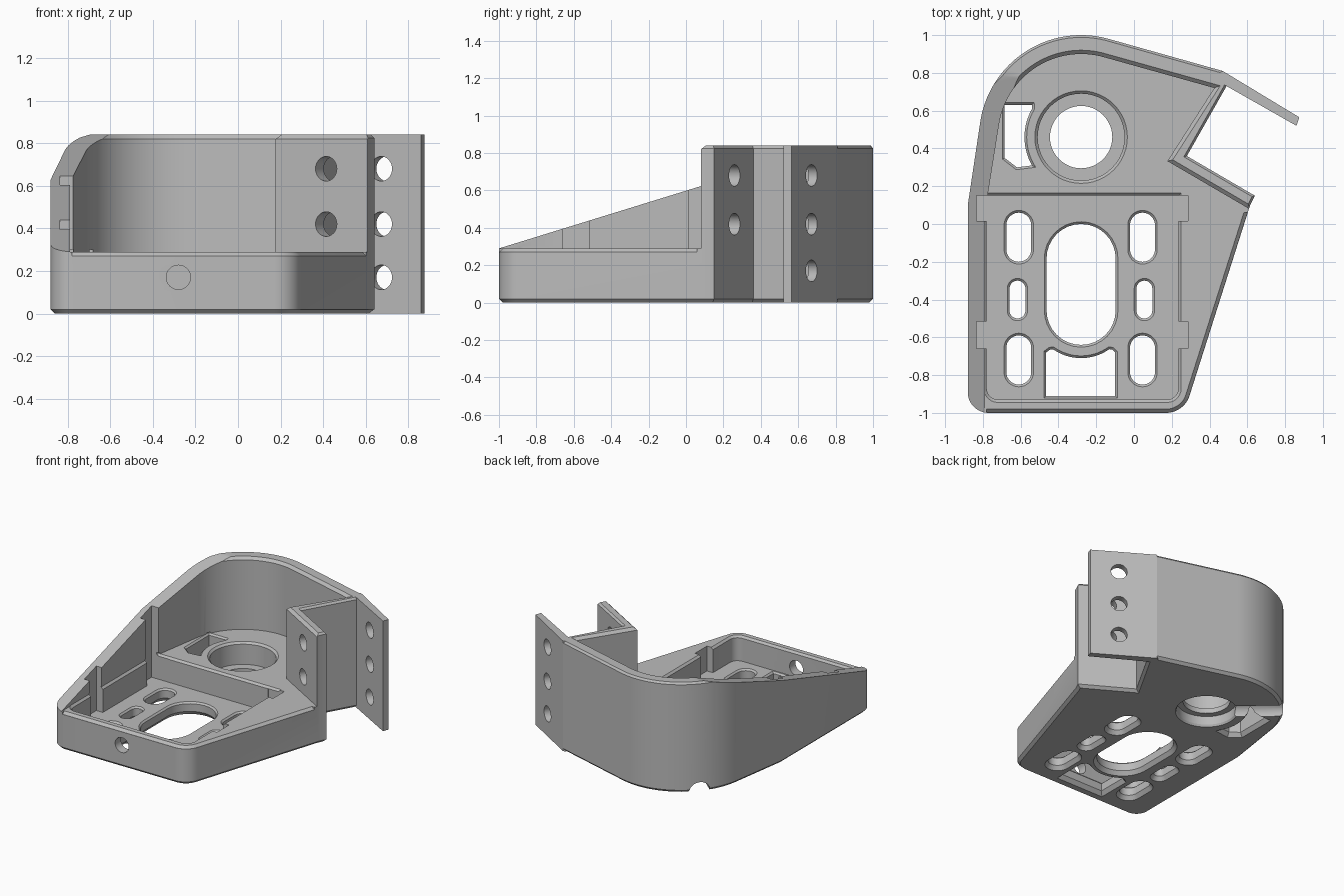
import bpy, bmesh
from math import cos, sin, radians, pi
from mathutils import Vector, Matrix

if "Cube" in bpy.data.objects:
    bpy.data.objects.remove(bpy.data.objects["Cube"], do_unlink=True)

grey = bpy.data.materials.new("plain_grey")
grey.use_nodes = True
grey.diffuse_color = (0.5, 0.5, 0.5, 1)
grey.node_tree.nodes["Principled BSDF"].inputs["Base Color"].default_value = (0.5, 0.5, 0.5, 1)

TOP, DECK, FLOOR = 0.84, 0.29, 0.1      # rim, raised deck and tray floor heights
HUB = (-0.28, 0.46)                     # centre of the round end


def arc(cx, cy, r, a0, a1, n=16):
    steps = [radians(a0 + (a1 - a0) * i / n) for i in range(n + 1)]
    return [(cx + r * cos(a), cy + r * sin(a)) for a in steps]


def circle(c, r, n=48):
    return arc(c[0], c[1], r, 0, 360, n)[:-1]


def slot(x, y0, y1, r):
    return arc(x, y0 + r, r, 180, 360) + arc(x, y1 - r, r, 0, 180)


def rect(x0, x1, y0, y1):
    return [(x0, y0), (x1, y0), (x1, y1), (x0, y1)]


def offset(pts, d):
    """Grow a counter-clockwise outline by d with mitred corners."""
    out = []
    for i, p in enumerate(pts):
        p = Vector(p)
        a = (p - Vector(pts[i - 1])).normalized()
        b = (Vector(pts[(i + 1) % len(pts)]) - p).normalized()
        na, nb = Vector((a.y, -a.x)), Vector((b.y, -b.x))
        out.append(tuple(p + (na + nb) * d / max(1 + na.dot(nb), 0.3)))
    return out


def loft(name, rings):
    """Solid through stacked outlines, given as (points, z)."""
    bm = bmesh.new()
    loops = [[bm.verts.new((x, y, z)) for x, y in pts] for pts, z in rings]
    bm.faces.new(loops[0][::-1])
    bm.faces.new(loops[-1])
    for lo, hi in zip(loops, loops[1:]):
        for i in range(len(lo)):
            bm.faces.new((lo[i - 1], lo[i], hi[i], hi[i - 1]))
    bmesh.ops.recalc_face_normals(bm, faces=bm.faces)
    mesh = bpy.data.meshes.new(name)
    bm.to_mesh(mesh)
    bm.free()
    mesh.materials.append(grey)
    ob = bpy.data.objects.new(name, mesh)
    bpy.context.collection.objects.link(ob)
    return ob


def prism(name, pts, z0, z1):
    return loft(name, [(pts, z0), (pts, z1)])


def rod(start, direction, length, r):
    ob = prism("rod_cutter", circle((0, 0), r, 32), 0, length)
    turn = Vector(direction).to_track_quat('Z', 'Y').to_matrix().to_4x4()
    ob.data.transform(Matrix.Translation(start) @ turn)
    return ob


def cut(target, cutter):
    mod = target.modifiers.new("cut", 'BOOLEAN')
    mod.operation, mod.solver, mod.object = 'DIFFERENCE', 'EXACT', cutter
    bpy.context.view_layer.update()
    deps = bpy.context.evaluated_depsgraph_get()
    mesh = bpy.data.meshes.new_from_object(target.evaluated_get(deps))
    target.modifiers.clear()
    target.data = mesh
    bpy.data.objects.remove(cutter, do_unlink=True)


def opening(pts, top):
    """Through hole with a flare at both mouths."""
    levels = [(0.03, -0.01), (0, 0.03), (0, top - 0.012), (0.012, top), (0.012, top + 0.01)]
    return loft("opening_cutter", [(offset(pts, d), z) for d, z in levels])


# Outer body, chamfered at the bottom and along the rim
outline = (arc(-0.77, -0.89, 0.11, 180, 270) + arc(0.17, -0.87, 0.13, 270, 342.3)
           + [(0.615, 0.1), (0.64, 0.15), (0.28, 0.36), (0.49, 0.73), (0.47, 0.81)]
           + arc(*HUB, 0.54, 74.4, 171, 40) + [(-0.88, 0.1)])
body = loft("bracket_body", [(offset(outline, -0.02), 0), (outline, 0.02),
                             (outline, TOP - 0.015), (offset(outline, -0.012), TOP)])

# Space above the deck, leaving the tall walls
bay = ([(-0.79, -1.3), (1.2, -1.3), (1.2, -0.265), (0.177, 0.333), (0.425, 0.72)]
       + arc(*HUB, 0.44, 74.4, 171, 40) + [(-0.775, 0.15), (-0.79, 0.08)])
flared = offset(bay, 0.02)
cut(body, loft("bay_cutter", [(bay, DECK), (bay, TOP - 0.02), (flared, TOP), (flared, 1)]))

# Sloping top of the side wall
slope = prism("slope_cutter", [(-1.2, DECK), (-1, DECK), (0.783, TOP), (0.783, 1.3), (-1.2, 1.3)], -1.3, 0)
slope.data.transform(Matrix(((0, 0, 1, 0), (1, 0, 0, 0), (0, 1, 0, 0), (0, 0, 0, 1))))
cut(body, slope)

# Chamfer along the low front and side edge
edge = prism("edge_cutter", rect(-0.78, 1.2, -1.2, 0.06), DECK - 0.019, DECK + 0.05)
cut(edge, loft("edge_core", [(outline, 0), (outline, DECK - 0.02), (offset(outline, -0.02), DECK),
                             (offset(outline, -0.06), DECK + 0.04), (offset(outline, -0.06), DECK + 0.1)]))
cut(body, edge)

# Sunken tray with a chamfered mouth
tray = (arc(-0.72, -0.87, 0.06, 180, 270, 6) + arc(0.175, -0.87, 0.06, 270, 360, 6)
        + [(0.235, 0.15), (-0.78, 0.15)])
mouth = offset(tray, 0.015)
cut(body, loft("tray_cutter", [(tray, FLOOR), (tray, DECK - 0.015), (mouth, DECK), (mouth, DECK + 0.01)]))

# Upright recesses in both tray sides
for y0, y1 in ((-0.66, -0.515), (0.015, 0.151)):
    cut(body, prism("recess_cutter", rect(-0.835, -0.7, y0, y1), FLOOR, 1))
    cut(body, prism("recess_cutter", rect(0.15, 0.285, y0, y1), FLOOR, DECK + 0.05))

# Openings in the tray floor
cut(body, opening(slot(-0.28, -0.64, 0.0, 0.183), FLOOR))
for x, small_x in ((-0.61, -0.617), (0.045, 0.055)):
    cut(body, opening(slot(x, -0.85, -0.59, 0.066), FLOOR))
    cut(body, opening(slot(x, -0.2, 0.06, 0.066), FLOOR))
    cut(body, opening(slot(small_x, -0.5, -0.3, 0.042), FLOOR))
window = ([(-0.465, -0.91), (-0.1, -0.91), (-0.1, -0.68), (-0.115, -0.665)]
          + arc(-0.28, -0.45, 0.26, 305, 235) + [(-0.445, -0.665), (-0.465, -0.68)])
cut(body, opening(window, FLOOR))

# Curved opening beside the bearing seat
side_opening = ([(-0.685, 0.35), (-0.62, 0.3)] + arc(*HUB, 0.3, 210, 150)
                + [(-0.54, 0.63), (-0.685, 0.63)])
cut(body, opening(side_opening, DECK))

# Bearing seat, stepped from both sides
seat = [(0.225, -0.01), (0.21, 0.015), (0.21, 0.08), (0.165, 0.081), (0.165, 0.12),
        (0.23, 0.121), (0.23, DECK - 0.015), (0.245, DECK), (0.245, DECK + 0.05)]
cut(body, loft("seat_cutter", [(circle(HUB, r), z) for r, z in seat]))

# Drain groove under the seat and hole in the front wall
a = radians(139)
cut(body, rod((*HUB, 0), (cos(a), sin(a), 0), 0.7, 0.075))
cut(body, rod((-0.28, -1.1, 0.17), (0, 1, 0), 0.25, 0.057))

# Rear mounting plate
plate = prism("rear_plate", [(0.45, 0.75), (0.49, 0.73), (0.86, 0.52), (0.875, 0.565),
                             (0.47, 0.81), (0.45, 0.80)], 0, TOP)

# Bolt holes through the flange and the plate
axis = Vector((0.51, 0.86, 0)).normalized()
for z in (0.17, 0.42, 0.68):
    cut(plate, rod((0.61, 0.52, z), axis, 0.4, 0.058))
    if z > DECK:
        cut(body, rod((0.37, 0.12, z), axis, 0.25, 0.058))

# Smooth the round walls and keep the edges sharp
bpy.ops.object.select_all(action='DESELECT')
for ob in (body, plate):
    ob.select_set(True)
    bpy.context.view_layer.objects.active = ob
bpy.ops.object.shade_smooth_by_angle(angle=radians(25))
